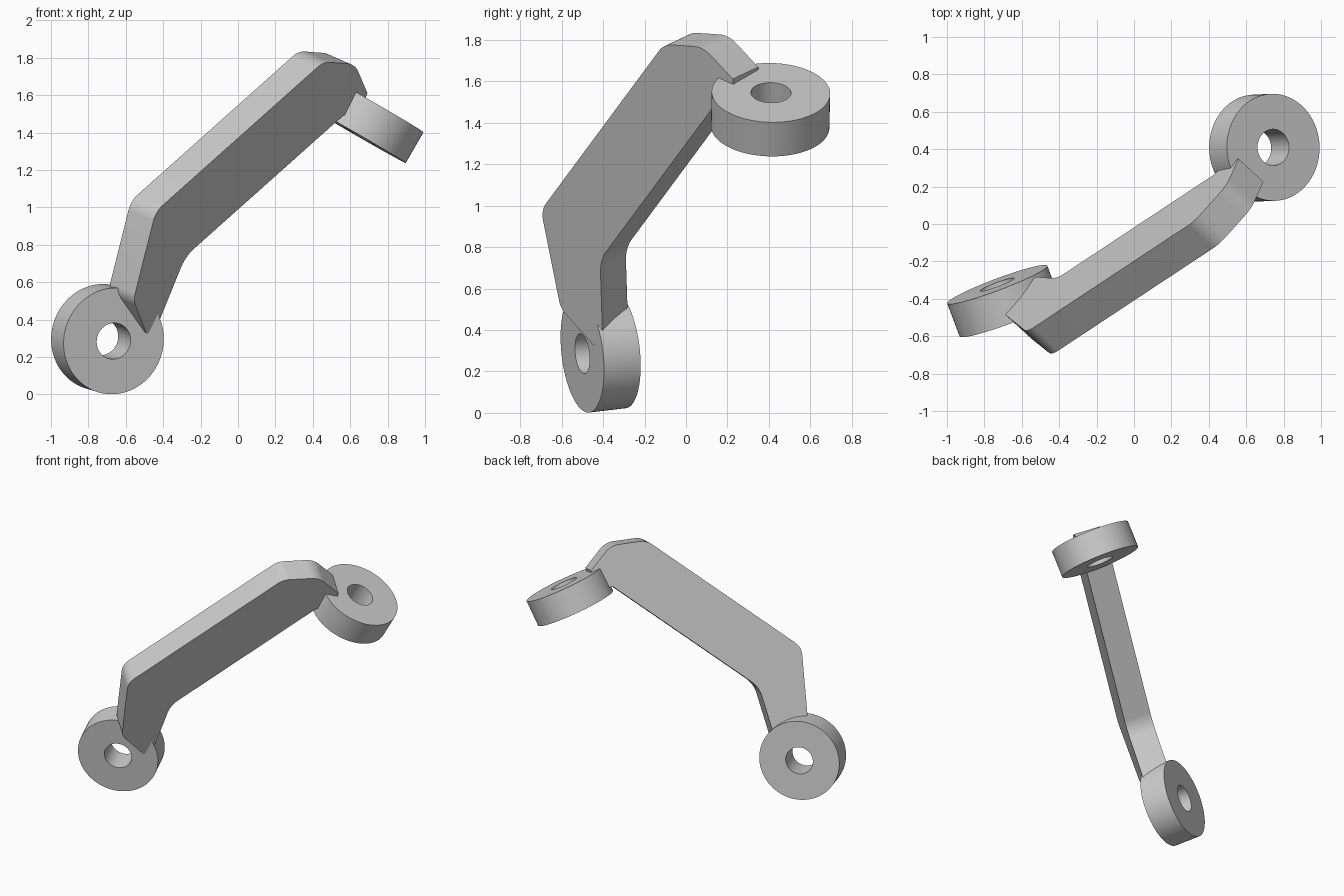
import bpy, bmesh, math
from mathutils import Vector, Matrix

if "Cube" in bpy.data.objects:
    bpy.data.objects.remove(bpy.data.objects["Cube"], do_unlink=True)

metal = bpy.data.materials.new("plain_grey")
metal.use_nodes = True
GREY = (0.6, 0.6, 0.6, 1)
metal.diffuse_color = GREY
metal.node_tree.nodes["Principled BSDF"].inputs["Base Color"].default_value = GREY


def finish(name, bm, matrix):
    """Turn a bmesh into a placed, smooth-shaded object."""
    bmesh.ops.recalc_face_normals(bm, faces=bm.faces)
    mesh = bpy.data.meshes.new(name)
    bm.to_mesh(mesh)
    bm.free()
    mesh.transform(matrix)
    mesh.materials.append(metal)
    obj = bpy.data.objects.new(name, mesh)
    bpy.context.collection.objects.link(obj)
    bpy.ops.object.select_all(action="DESELECT")
    obj.select_set(True)
    bpy.context.view_layer.objects.active = obj
    bpy.ops.object.shade_smooth_by_angle(angle=math.radians(30))


def ring(name, centre, axis, outer=0.286, inner=0.097, thick=0.19):
    """Thick washer, lathed from a rectangular profile."""
    bm = bmesh.new()
    h = thick / 2
    profile = [bm.verts.new((r, 0, z)) for r, z in
               ((inner, -h), (outer, -h), (outer, h), (inner, h))]
    edges = [bm.edges.new((profile[i], profile[(i + 1) % 4])) for i in range(4)]
    bmesh.ops.spin(bm, geom=profile + edges, axis=(0, 0, 1), cent=(0, 0, 0),
                   angle=math.tau, steps=80)
    bmesh.ops.remove_doubles(bm, verts=bm.verts, dist=1e-4)
    turn = Vector(axis).to_track_quat("Z", "Y").to_matrix().to_4x4()
    finish(name, bm, Matrix.Translation(centre) @ turn)


def rounded(corners, steps=10):
    """Outline through the corners (u, v, radius), with each one filleted."""
    out = []
    for i, (u, v, radius) in enumerate(corners):
        p = Vector((u, v))
        if radius == 0:
            out.append(p)
            continue
        a = (Vector(corners[i - 1][:2]) - p).normalized()
        b = (Vector(corners[(i + 1) % len(corners)][:2]) - p).normalized()
        half = a.angle(b) / 2
        centre = p + (a + b).normalized() * radius / math.sin(half)
        start = (p + a * radius / math.tan(half) - centre).normalized()
        end = (p + b * radius / math.tan(half) - centre).normalized()
        for k in range(steps + 1):
            out.append(centre + start.slerp(end, k / steps) * radius)
    return out


# Two eyelets
ring("lower_eyelet", (-0.698, -0.412, 0.296), (0.35, -0.93, -0.11))
ring("upper_eyelet", (0.697, 0.408, 1.463), (0.5, 0.02, 0.866))

# Cranked flat bar joining them, drawn in its own plane
outline = rounded([
    (0, 0, 0.12), (-0.32, -0.38, 0.1), (-0.31, -0.645, 0.03),
    (-0.24, -0.65, 0.03), (0.09, -0.395, 0.2), (1.35, -0.395, 0),
    (1.45, -0.47, 0), (1.545, -0.39, 0), (1.53, -0.17, 0.14), (1.34, 0, 0.13)])
bm = bmesh.new()
face = bm.faces.new([bm.verts.new((p.x, p.y, 0)) for p in outline])
grown = bmesh.ops.extrude_face_region(bm, geom=[face])
bmesh.ops.translate(bm, vec=(0, 0, -0.19),
                    verts=[g for g in grown["geom"] if isinstance(g, bmesh.types.BMVert)])
along = Vector((0.669, 0.442, 0.597)).normalized()
normal = Vector((0.70, -0.647, -0.305))
across = normal.cross(along).normalized()
normal = along.cross(across)
frame = Matrix((along, across, normal)).transposed().to_4x4()
finish("link_bar", bm, Matrix.Translation((-0.44, -0.70, 0.978)) @ frame)
